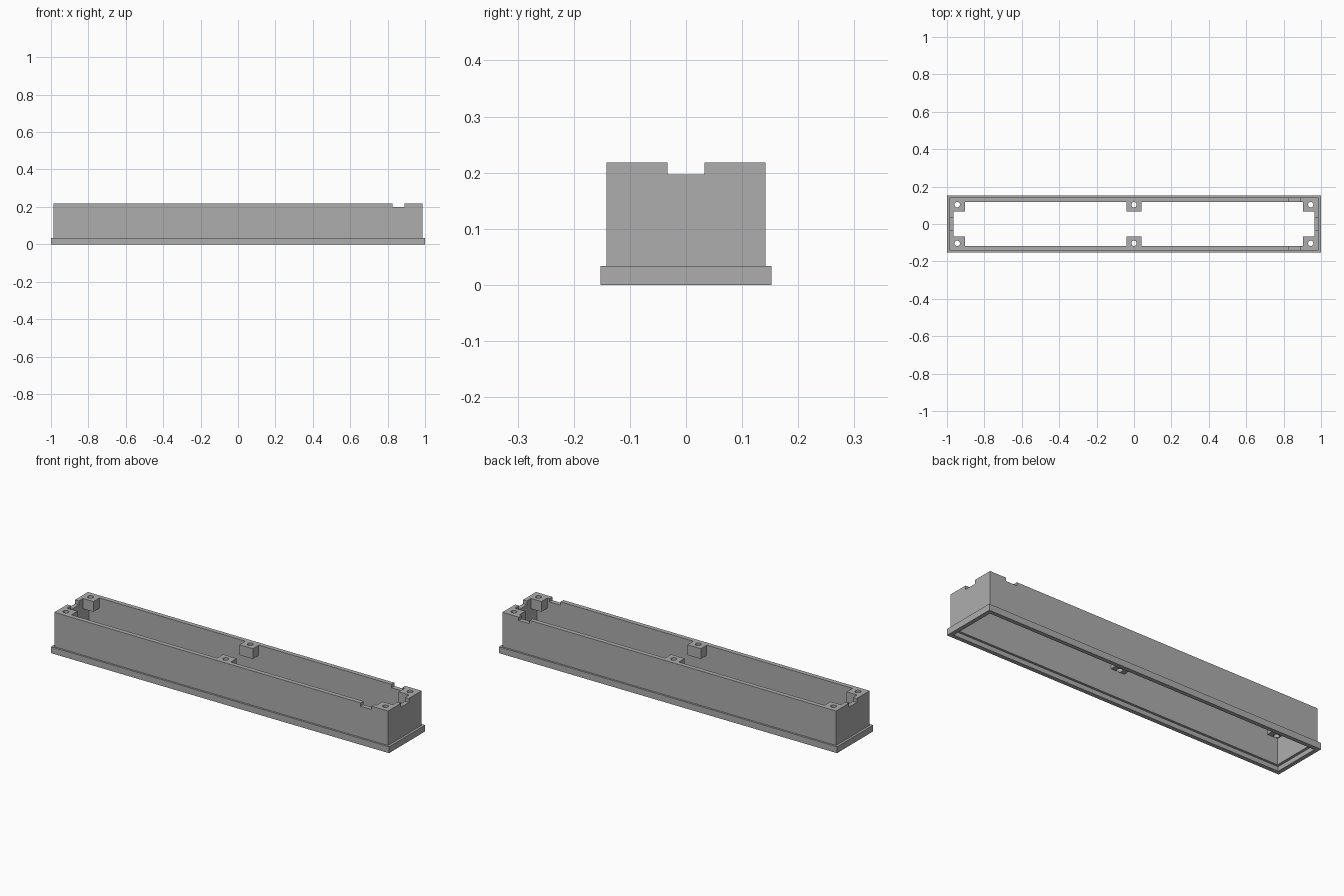
import bpy

cube = bpy.data.objects.get("Cube")
if cube:
    bpy.data.objects.remove(cube, do_unlink=True)

grey = bpy.data.materials.new("plain_grey")
grey.use_nodes = True
GREY = (0.42, 0.42, 0.42, 1)
grey.diffuse_color = GREY
grey.node_tree.nodes["Principled BSDF"].inputs["Base Color"].default_value = GREY

TOP = 0.218             # overall height
OUT_X, OUT_Y = 0.987, 0.142   # outer wall half sizes
IN_X, IN_Y = 0.964, 0.118     # inner wall half sizes


def box(name, x, y, z):
    """Box from (min, max) ranges on each axis."""
    spans = (x, y, z)
    bpy.ops.mesh.primitive_cube_add(size=1, location=[(a + b) / 2 for a, b in spans])
    ob = bpy.context.object
    ob.name = name
    ob.scale = [abs(b - a) for a, b in spans]
    bpy.ops.object.transform_apply(location=False, rotation=False, scale=True)
    ob.data.materials.append(grey)
    return ob


def centred(name, hx, hy, z):
    return box(name, (-hx, hx), (-hy, hy), z)


def combine(target, tool, operation="DIFFERENCE"):
    """Apply a boolean and discard the tool."""
    mod = target.modifiers.new("cut", "BOOLEAN")
    mod.operation = operation
    mod.solver = "EXACT"
    mod.object = tool
    bpy.context.view_layer.objects.active = target
    bpy.ops.object.modifier_apply(modifier=mod.name)
    bpy.data.objects.remove(tool, do_unlink=True)


# Open rectangular wall with a flange round the foot
shell = centred("wall_frame", OUT_X, OUT_Y, (0, TOP))
combine(shell, centred("flange", 1, 0.152, (0, 0.034)), "UNION")
combine(shell, centred("cavity", IN_X, IN_Y, (-0.1, 0.4)))

# Stepped recess under the flange
combine(shell, centred("recess", 0.978, 0.13, (-0.1, 0.024)))

# Notches in the rim: across both ends, and across both long sides
combine(shell, centred("end_notch", 1.1, 0.033, (0.197, 0.4)))
combine(shell, box("side_notch", (0.825, 0.89), (-0.3, 0.3), (0.2, 0.4)))

# Screw blocks hanging inside the rim, each with a through hole
for side, sy in (("front", -1), ("back", 1)):
    for place, x0, x1, hole_x in (("left", 0.903, IN_X, 0.945),
                                  ("middle", -0.04, 0.04, 0),
                                  ("right", -IN_X, -0.903, -0.945)):
        block = box(f"{side}_{place}_screw_block", (x0, x1),
                    sorted((sy * 0.068, sy * IN_Y)), (TOP - 0.055, TOP))
        bpy.ops.mesh.primitive_cylinder_add(vertices=24, radius=0.0145, depth=0.3,
                                            location=(hole_x, sy * 0.103, TOP))
        hole = bpy.context.object
        hole.data.materials.append(grey)
        combine(block, hole)
